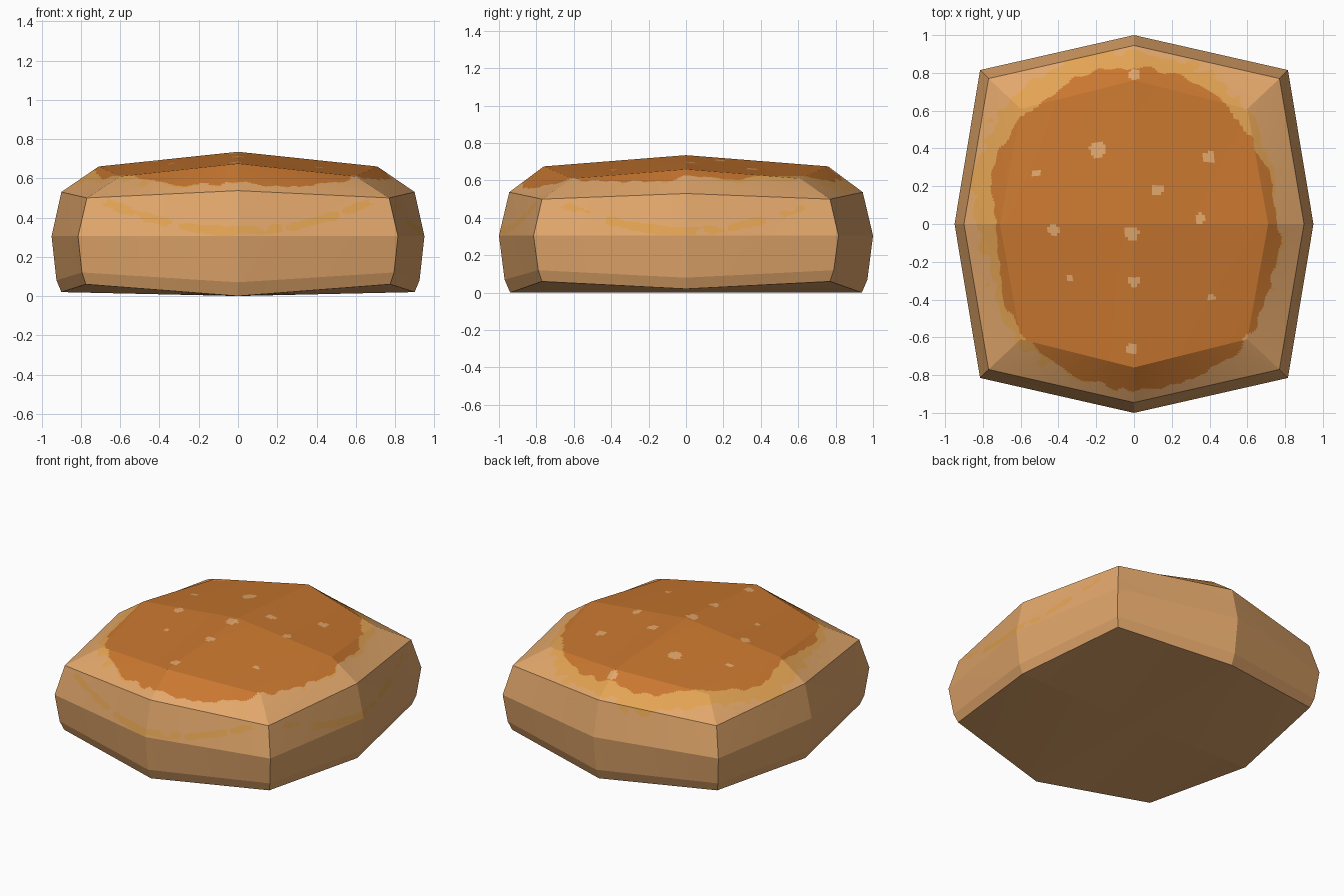
import bpy, bmesh, math
from mathutils import Vector, noise

if "Cube" in bpy.data.objects:
    bpy.data.objects.remove(bpy.data.objects["Cube"])


def srgb(h):
    c = [int(h[i:i + 2], 16) / 255 for i in (0, 2, 4)]
    return [v / 12.92 if v <= 0.04045 else ((v + 0.055) / 1.055) ** 2.4 for v in c] + [1]


def material(name, h):
    m = bpy.data.materials.new(name)
    m.diffuse_color = srgb(h)
    m.use_nodes = True
    m.node_tree.nodes["Principled BSDF"].inputs["Base Color"].default_value = m.diffuse_color
    return m


# Rings from bottom to top: x-mid (x, z), y-mid (y, z), corner (x, y, z)
rings = [
    ((0.90, 0.02), (0.94, 0.00), (0.775, 0.77, 0.06)),
    ((0.925, 0.08), (0.97, 0.07), (0.795, 0.79, 0.12)),
    ((0.95, 0.305), (1.00, 0.305), (0.815, 0.815, 0.305)),
    ((0.90, 0.53), (0.945, 0.537), (0.77, 0.77, 0.50)),
    ((0.71, 0.66), (0.76, 0.675), (0.60, 0.61, 0.61)),
]


def ring_points(xm, ym, c):
    return [(xm[0], 0, xm[1]), (c[0], c[1], c[2]), (0, ym[0], ym[1]), (-c[0], c[1], c[2]),
            (-xm[0], 0, xm[1]), (-c[0], -c[1], c[2]), (0, -ym[0], ym[1]), (c[0], -c[1], c[2])]


# Low-poly bun: stacked eight-sided rings, closed with four quads at each end
bm = bmesh.new()
vs = [[bm.verts.new(p) for p in ring_points(*r)] for r in rings]
for a, b in zip(vs, vs[1:]):
    for i in range(8):
        j = (i + 1) % 8
        bm.faces.new((a[i], a[j], b[j], b[i]))
top = bm.verts.new((0, 0, 0.735))
bottom = bm.verts.new((0, 0, 0.0))
for i in range(0, 8, 2):
    j, k = i + 1, (i + 2) % 8
    bm.faces.new((top, vs[-1][i], vs[-1][j], vs[-1][k]))
    bm.faces.new((bottom, vs[0][k], vs[0][j], vs[0][i]))

# Fine flat grid so the crust pattern can be coloured face by face
bmesh.ops.subdivide_edges(bm, edges=bm.edges[:], cuts=42, use_grid_fill=True)

# Crust outline radius every 18 degrees, counter-clockwise from +x
crust = [0.77, 0.75, 0.76, 0.80, 0.82, 0.82, 0.83, 0.81, 0.82, 0.80,
         0.73, 0.74, 0.81, 0.85, 0.86, 0.88, 0.88, 0.87, 0.83, 0.77]
# Pale spots on the crust: x, y, radius
spots = [(-.19, .39, .042), (.40, .35, .034), (-.52, .27, .02), (.12, .18, .03),
         (.35, .03, .028), (-.42, -.03, .032), (-.01, -.05, .036), (-.34, -.29, .02),
         (0, -.30, .03), (.41, -.39, .022), (-.01, -.66, .028), (0, .79, .03)]


def colour(p):
    n = noise.noise(Vector((p.x * 14, p.y * 14, p.z * 14)))
    if p.z < 0.3:
        return 0
    # Thin baked arc on the front and right sides
    if p.z < 0.535 and (p.y < -0.8 or p.x > 0.8):
        u = p.x if p.y < -0.8 else p.y
        off = abs(p.z - 0.33 - 0.33 * u * u)
        return 2 if off < 0.02 + 0.015 * n and n > -0.25 and abs(u) < 0.72 else 0
    if p.z < 0.45:
        return 0
    if any(math.hypot(p.x - x, p.y - y) < r + 0.012 * n for x, y, r in spots):
        return 0
    t = math.atan2(p.y, p.x) % math.tau / math.tau * 20
    i, f = int(t) % 20, t % 1
    edge = crust[i] * (1 - f) + crust[(i + 1) % 20] * f + 0.025 * n
    r = math.hypot(p.x, p.y)
    if r < edge:
        return 1
    # Golden fringe, widest at the back and left
    fringe = 0.045 + 0.05 * (p.y - 0.7 * p.x) / r + 0.03 * n
    return 2 if r < edge + fringe else 0


bmesh.ops.recalc_face_normals(bm, faces=bm.faces[:])
for f in bm.faces:
    f.material_index = colour(f.calc_center_median())

mesh = bpy.data.meshes.new("bread_bun")
bm.to_mesh(mesh)
bm.free()
for m in (material("bread", "E2A76B"), material("brown crust", "C9772F"),
          material("golden fringe", "E2A353")):
    mesh.materials.append(m)
bun = bpy.data.objects.new("bread_bun", mesh)
bpy.context.collection.objects.link(bun)
